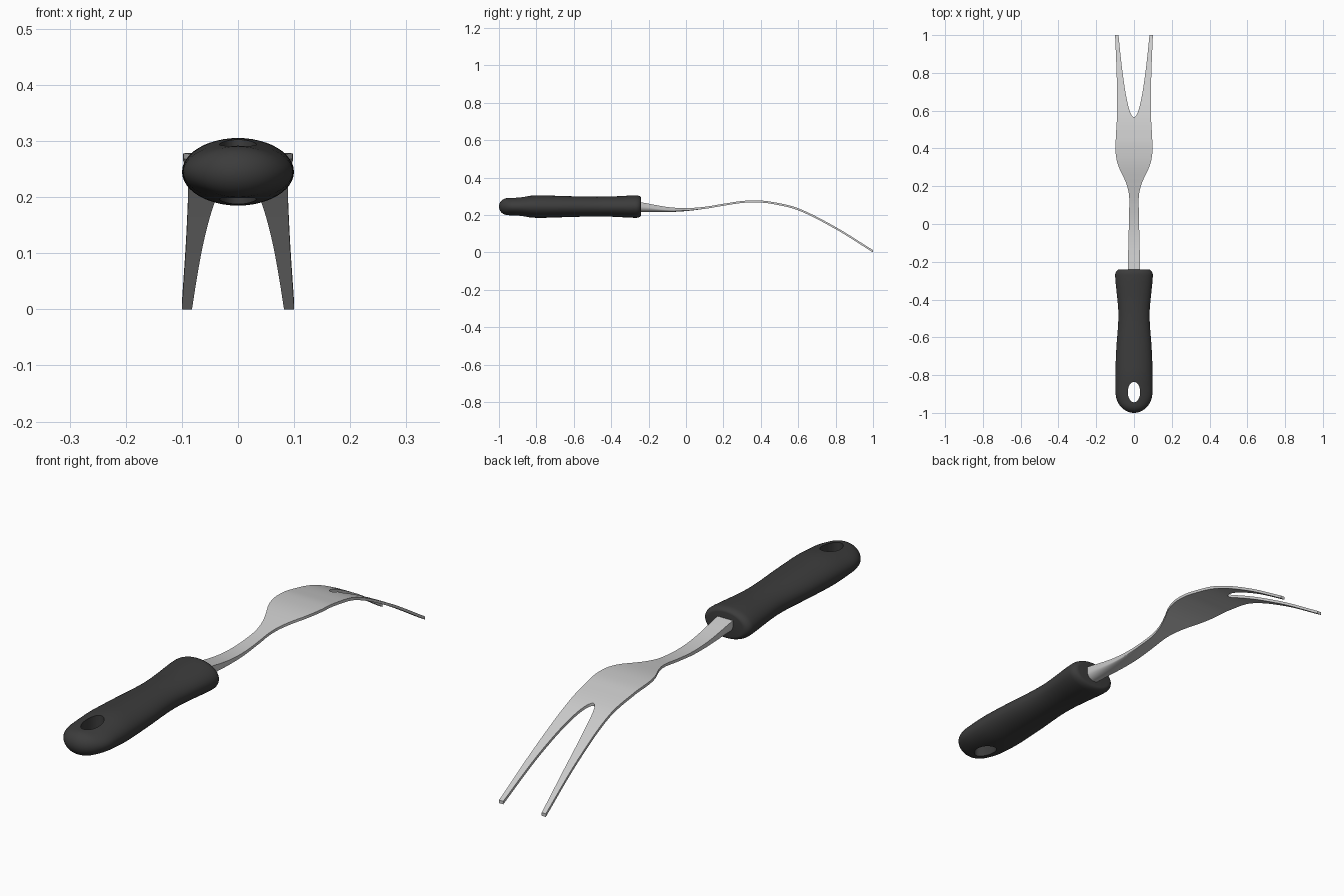
import bpy, bmesh, math

if "Cube" in bpy.data.objects:
    bpy.data.objects.remove(bpy.data.objects["Cube"])


def curve(pts, y):
    """Smooth interpolation through (y, value) points."""
    n = len(pts)
    y = min(max(y, pts[0][0]), pts[-1][0])
    i = max(k for k in range(n - 1) if pts[k][0] <= y)

    def slope(k):
        a, b = pts[max(k - 1, 0)], pts[min(k + 1, n - 1)]
        return (b[1] - a[1]) / (b[0] - a[0])
    (y0, v0), (y1, v1) = pts[i], pts[i + 1]
    h = y1 - y0
    t = (y - y0) / h
    return (v0 * (2*t**3 - 3*t*t + 1) + v1 * (3*t*t - 2*t**3)
            + h * slope(i) * (t**3 - 2*t*t + t) + h * slope(i + 1) * (t**3 - t*t))


def make(name, bm):
    bmesh.ops.recalc_face_normals(bm, faces=bm.faces)
    me = bpy.data.meshes.new(name)
    bm.to_mesh(me)
    bm.free()
    ob = bpy.data.objects.new(name, me)
    bpy.context.collection.objects.link(ob)
    return ob


def activate(ob):
    bpy.ops.object.select_all(action='DESELECT')
    ob.select_set(True)
    bpy.context.view_layer.objects.active = ob


# Handle: elliptical rings with a waist and rounded ends
W = [(-1, .098), (-.9, .098), (-.8, .099), (-.65, .093), (-.53, .084),
     (-.46, .083), (-.36, .092), (-.29, .099), (-.24, .1)]
H = [(-1, .044), (-.95, .046), (-.89, .052), (-.8, .06), (-.7, .058), (-.6, .055),
     (-.5, .053), (-.4, .054), (-.3, .059), (-.24, .061)]


def rounded(d, length):
    return math.sqrt(max(0, 1 - max(0, 1 - d / length) ** 2))


SEG = 48
ys = [-1 + .12 * (i / 12) ** 2 for i in range(1, 13)]
ys += [-.88 + .61 * i / 30 for i in range(1, 31)]
ys += [-.27 + .03 * math.sin(math.pi / 2 * i / 7) for i in range(1, 8)]
bm = bmesh.new()
rings = []
for y in ys:
    front = .75 + .25 * rounded(-.24 - y, .03)
    w = curve(W, y) * rounded(y + 1, .11) * front
    h = curve(H, y) * rounded(y + 1, .045) * front
    rings.append([bm.verts.new((w * math.cos(2*math.pi*k/SEG), y,
                                .245 + h * math.sin(2*math.pi*k/SEG))) for k in range(SEG)])
for a, b in zip(rings, rings[1:]):
    for k in range(SEG):
        bm.faces.new((a[k], a[(k+1) % SEG], b[(k+1) % SEG], b[k]))
tip = bm.verts.new((0, -1, .245))
for k in range(SEG):
    bm.faces.new((tip, rings[0][k], rings[0][(k+1) % SEG]))
bm.faces.new(rings[-1])
handle = make("handle", bm)

# Hanging hole through the handle
bm = bmesh.new()
bmesh.ops.create_cone(bm, cap_ends=True, segments=40, radius1=1, radius2=1, depth=.4)
cutter = make("hole_cutter", bm)
cutter.scale = (.033, .054, 1)
cutter.location = (0, -.89, .245)
cutter.hide_render = True
mod = handle.modifiers.new("hole", 'BOOLEAN')
mod.object = cutter
mod.operation = 'DIFFERENCE'
mod.solver = 'EXACT'
activate(handle)
bpy.ops.object.modifier_apply(modifier="hole")
bpy.data.objects.remove(cutter)
bpy.ops.object.shade_smooth_by_angle(angle=math.radians(40))
mat = bpy.data.materials.new("dark_grip")
mat.diffuse_color = (.045, .045, .045, 1)
mat.use_nodes = True
mat.node_tree.nodes["Principled BSDF"].inputs["Base Color"].default_value = mat.diffuse_color
handle.data.materials.append(mat)

# Fork: half of the shank, blade and tine, mirrored across x = 0
OUT = [(-.3, .034), (-.24, .033), (0, .027), (.1, .025), (.15, .026), (.2, .036), (.25, .056),
       (.3, .08), (.35, .094), (.4, .098), (.46, .096), (.6, .089), (.8, .092), (1, .1)]
TOP = [(-.3, .275), (-.24, .268), (-.1, .243), (0, .237), (.1, .244), (.2, .26), (.3, .275),
       (.37, .278), (.45, .272), (.6, .236), (.8, .136), (1, .012)]
THICK = [(-.3, .056), (-.24, .052), (-.1, .027), (0, .016), (.1, .011), (.5, .011), (1, .012)]
COLS, SLOT = 8, .566
rows = [-.3 + (SLOT + .3) * i / 50 for i in range(50)]
rows += [SLOT + (1 - SLOT) * (i / 26) ** 2 for i in range(27)]
bm = bmesh.new()
loops = []
for y in rows:
    inner = .082 * math.sqrt(max(0, (y - SLOT) / (1 - SLOT)))
    outer, z, th = curve(OUT, y), curve(TOP, y), curve(THICK, y)
    belly = .6 * min(1, max(0, (.1 - y) / .3))      # rounded underside of the shank
    us = [k / COLS for k in range(COLS + 1)]
    xs = [inner + (outer - inner) * math.sin(u * math.pi / 2) if y < .1
          else inner + (outer - inner) * u for u in us]
    top = [bm.verts.new((x, y, z)) for x in xs]
    bot = [bm.verts.new((x, y, z - th * (1 - belly * (1 - math.sqrt(max(0, 1 - (x/outer)**2))))
                         if belly else z - th)) for x in xs]
    loops.append(top + bot[::-1])
N = len(loops[0])
for a, b in zip(loops, loops[1:]):
    for k in range(N):
        quad = (a[k], a[(k+1) % N], b[(k+1) % N], b[k])
        if any(v.co.x > 1e-6 for v in quad):        # no wall on the mirror plane
            bm.faces.new(quad)
bm.faces.new(loops[0])
bm.faces.new(loops[-1])
fork = make("fork_blade", bm)
mod = fork.modifiers.new("mirror", 'MIRROR')
mod.use_clip = True
activate(fork)
bpy.ops.object.modifier_apply(modifier="mirror")
bpy.ops.object.shade_smooth_by_angle(angle=math.radians(40))
